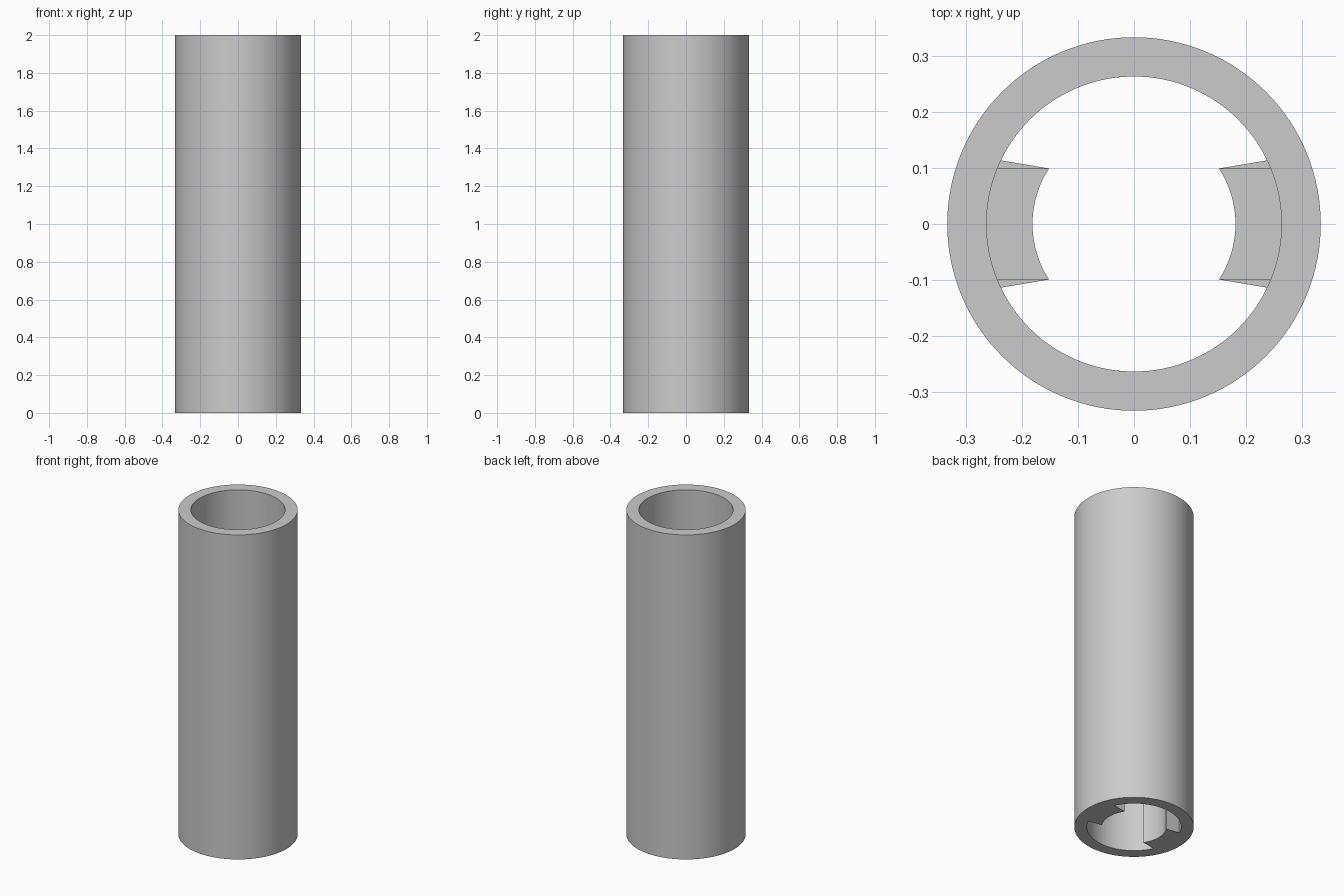
import bpy, bmesh, math

if "Cube" in bpy.data.objects:
    bpy.data.objects.remove(bpy.data.objects["Cube"])

R_OUT, R_IN, R_KEY = 0.333, 0.263, 0.181   # outer wall, bore, key face
KEY_HALF, KEY_TOP, HEIGHT = 0.099, 1.0, 2.0
A_WALL = math.asin(KEY_HALF / R_IN)         # key half angle at the bore
A_KEY = math.asin(KEY_HALF / R_KEY)         # key half angle at its face


def polar(r, a):
    return (r * math.cos(a), r * math.sin(a))


# Columns around the tube: (angle, lower inner point)
columns = []
N_KEY, N_WALL = 16, 48
for base in (0, math.pi):
    for i in range(N_KEY + 1):              # key face
        t = 2 * i / N_KEY - 1
        columns.append((base + t * A_WALL, polar(R_KEY, base + t * A_KEY)))
    for i in range(N_WALL + 1):             # open bore up to the next key
        a = base + A_WALL + (math.pi - 2 * A_WALL) * i / N_WALL
        columns.append((a, polar(R_IN, a)))

# Rings of the closed section: outside, rim, bore, key tops, key faces, base
bm = bmesh.new()
rows = []
for a, low in columns:
    out, bore = polar(R_OUT, a), polar(R_IN, a)
    rows.append([bm.verts.new((*p, z)) for p, z in (
        (out, 0), (out, HEIGHT), (bore, HEIGHT),
        (bore, KEY_TOP), (low, KEY_TOP), (low, 0))])
for i, row in enumerate(rows):
    nxt = rows[(i + 1) % len(rows)]
    for j in range(6):
        k = (j + 1) % 6
        bm.faces.new((row[j], nxt[j], nxt[k], row[k]))
bmesh.ops.remove_doubles(bm, verts=bm.verts, dist=1e-5)
bmesh.ops.recalc_face_normals(bm, faces=bm.faces)

mesh = bpy.data.meshes.new("keyed_sleeve")
bm.to_mesh(mesh)
bm.free()
sleeve = bpy.data.objects.new("keyed_sleeve", mesh)
bpy.context.collection.objects.link(sleeve)

grey = bpy.data.materials.new("light_grey")
grey.diffuse_color = (0.6, 0.6, 0.6, 1)
grey.use_nodes = True
grey.node_tree.nodes["Principled BSDF"].inputs["Base Color"].default_value = grey.diffuse_color
mesh.materials.append(grey)

bpy.context.view_layer.objects.active = sleeve
sleeve.select_set(True)
bpy.ops.object.shade_smooth_by_angle(angle=math.radians(30))
